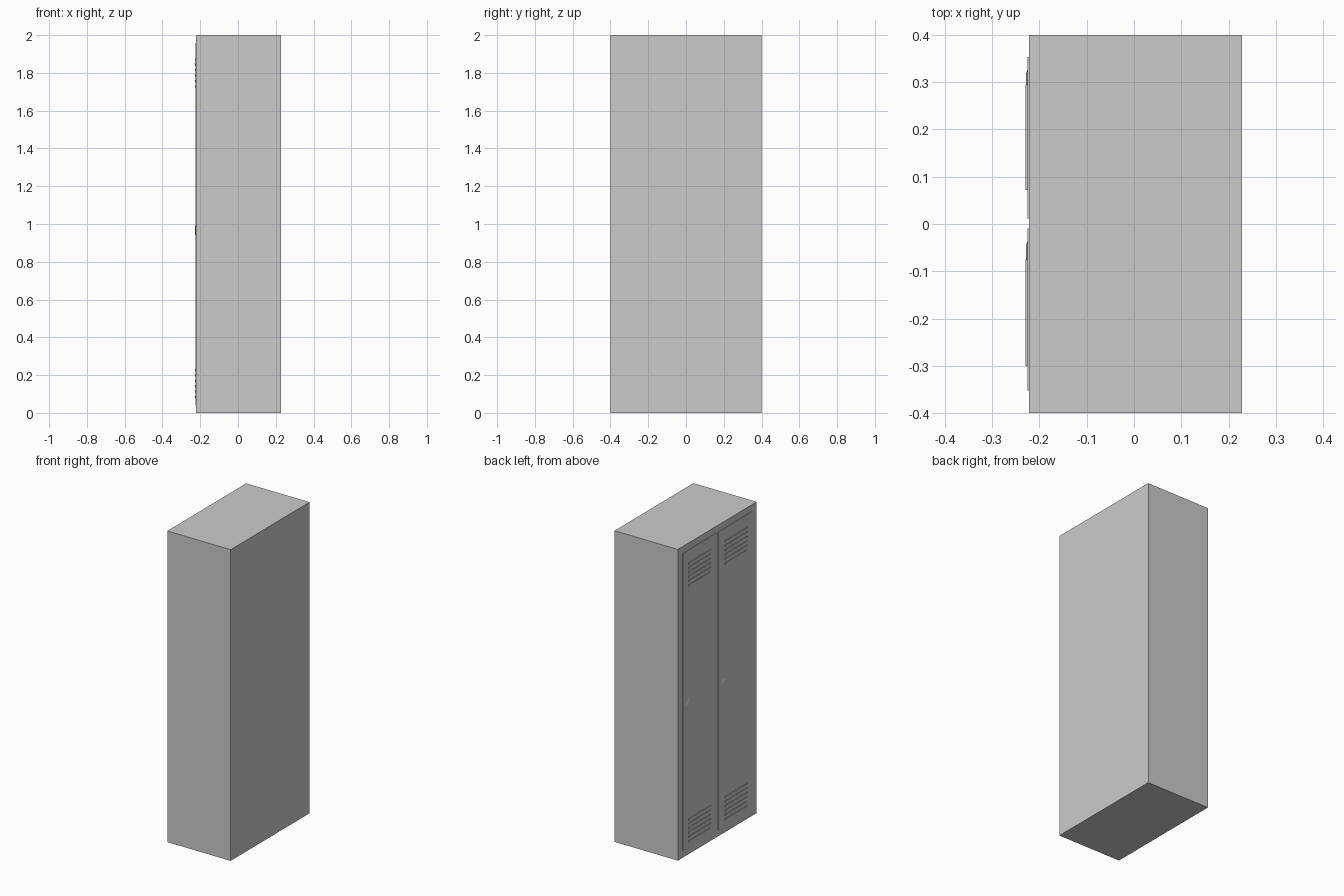
import bpy, bmesh, math

if "Cube" in bpy.data.objects:
    bpy.data.objects.remove(bpy.data.objects["Cube"])


def box(name, x0, x1, y0, y1, z0, z1):
    bpy.ops.mesh.primitive_cube_add(size=1, location=((x0+x1)/2, (y0+y1)/2, (z0+z1)/2))
    o = bpy.context.object
    o.name = name
    o.dimensions = (x1-x0, y1-y0, z1-z0)
    bpy.ops.object.transform_apply(location=False, rotation=False, scale=True)
    return o


def louver(name, y0, y1, z, h=0.014):
    # wedge slat: sloped face with its lip along the top edge
    bm = bmesh.new()
    ends = []
    for y in (y0, y1):
        ends.append([bm.verts.new(p) for p in
                     ((DOOR + 0.001, y, z), (DOOR, y, z - h), (OUT, y, z - 0.002), (OUT, y, z))])
    bm.faces.new(ends[0])
    bm.faces.new(ends[1][::-1])
    for i in range(4):
        j = (i + 1) % 4
        bm.faces.new((ends[0][i], ends[1][i], ends[1][j], ends[0][j]))
    bmesh.ops.recalc_face_normals(bm, faces=bm.faces)
    me = bpy.data.meshes.new(name)
    bm.to_mesh(me)
    bm.free()
    bpy.context.collection.objects.link(bpy.data.objects.new(name, me))


BACK, FRONT, DOOR, OUT = 0.228, -0.222, -0.2255, -0.229

# Cabinet body
box("cabinet_body", FRONT, BACK, -0.4, 0.4, 0, 2)

# Doors: (y range, vent y range, lock centre)
doors = {"left": ((0.012, 0.353), (0.072, 0.295), 0.299),
         "right": ((-0.352, -0.010), (-0.300, -0.075), -0.064)}
for side, (span, vent, lock_y) in doors.items():
    box(side + "_door", DOOR, FRONT + 0.001, *span, 0.04, 1.957)
    # Vent slats at top and bottom
    for row, top in (("upper", 1.877), ("lower", 0.232)):
        for i in range(6):
            louver(f"{side}_{row}_vent_{i+1}", *vent, top - i * 0.0285)
    # Round lock knob
    bpy.ops.mesh.primitive_cone_add(vertices=24, radius1=0.028, radius2=0.018, depth=0.003,
                                    location=(DOOR - 0.0015, lock_y, 0.967),
                                    rotation=(0, -math.pi/2, 0))
    bpy.context.object.name = side + "_lock"
